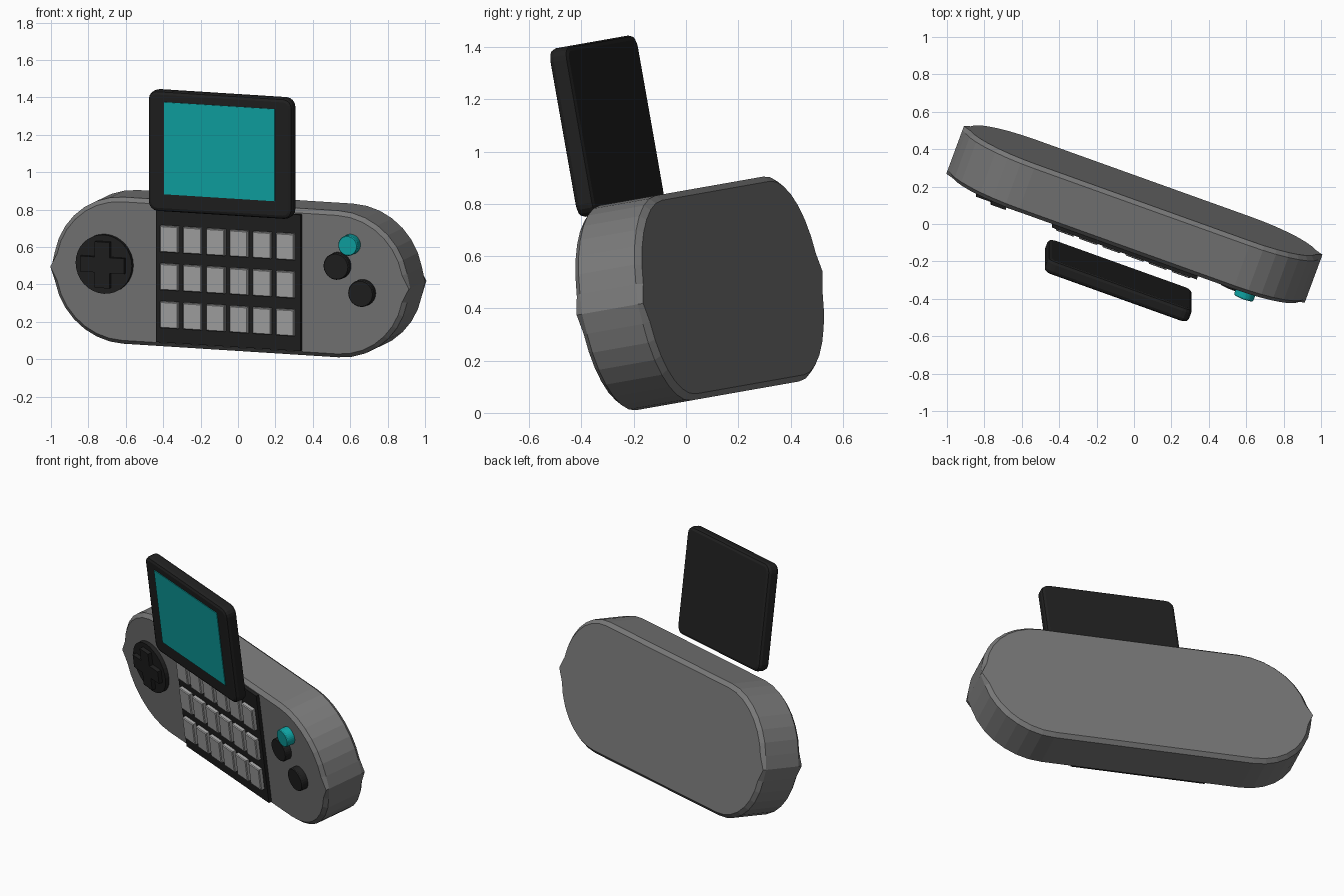
import bpy, bmesh, math
from mathutils import Matrix

if "Cube" in bpy.data.objects:
    bpy.data.objects.remove(bpy.data.objects["Cube"])

# Parts are built upright (x across, y into the body, z up) with the face at y = 0,
# then everything is tilted and turned by POSE.
POSE = (Matrix.Translation((-0.045, -0.075, 0.435))
        @ Matrix.Rotation(math.radians(10), 4, 'X')
        @ Matrix.Rotation(math.radians(-20), 4, 'Z'))


def material(name, rgb):
    m = bpy.data.materials.new(name)
    m.diffuse_color = (*rgb, 1)
    m.use_nodes = True
    m.node_tree.nodes["Principled BSDF"].inputs["Base Color"].default_value = m.diffuse_color
    return m


GREY = material("body_grey", (0.19, 0.19, 0.19))
LIGHT = material("key_grey", (0.39, 0.39, 0.39))
DARK = material("charcoal", (0.0145, 0.0145, 0.0145))
TEAL = material("teal", (0.005, 0.39, 0.39))


def loft(name, mat, rings):
    """Skin (y, outline) rings, front to back, and cap both ends."""
    bm = bmesh.new()
    loops = [[bm.verts.new((x, y, z)) for x, z in pts] for y, pts in rings]
    n = len(loops[0])
    for p, q in zip(loops, loops[1:]):
        for i in range(n):
            j = (i + 1) % n
            bm.faces.new((p[i], p[j], q[j], q[i]))
    bm.faces.new(loops[0])
    bm.faces.new(loops[-1][::-1])
    bmesh.ops.recalc_face_normals(bm, faces=bm.faces)
    bm.transform(POSE)
    me = bpy.data.meshes.new(name)
    bm.to_mesh(me)
    bm.free()
    me.materials.append(mat)
    ob = bpy.data.objects.new(name, me)
    bpy.context.collection.objects.link(ob)
    return ob


def rect(cx, cz, w, h):
    return [(cx + sx * w / 2, cz + sz * h / 2)
            for sx, sz in ((-1, -1), (1, -1), (1, 1), (-1, 1))]


def round_rect(cx, cz, w, h, r, inset=0, steps=4):
    pts = []
    for k, (sx, sz) in enumerate(((1, 1), (-1, 1), (-1, -1), (1, -1))):
        for i in range(steps + 1):
            a = math.radians(90 * k + 90 * i / steps)
            pts.append((cx + sx * (w / 2 - r) + (r - inset) * math.cos(a),
                        cz + sz * (h / 2 - r) + (r - inset) * math.sin(a)))
    return pts


def circle(cx, cz, r, n=32):
    return [(cx + r * math.cos(2 * math.pi * i / n),
             cz + r * math.sin(2 * math.pi * i / n)) for i in range(n)]


def body_outline(inset):
    """Stadium with a small point in the middle of each end."""
    pts, n = [], 16
    for s in (1, -1):
        for i in range(n + 1):
            a = math.pi * (i / n - 0.5)
            r = 0.408 if i == n // 2 else 0.398 - inset
            pts.append((s * (0.612 + r * math.cos(a)), s * r * math.sin(a)))
    return pts


# Body with chamfered rims
D, B = 0.275, 0.022
loft("body", GREY, [(0, body_outline(B)), (B, body_outline(0)),
                    (D - B, body_outline(0)), (D, body_outline(B))])

# Keypad
loft("keypad_panel", DARK, [(-0.02, rect(0, 0, 0.824, 0.74)),
                            (0.01, rect(0, 0, 0.824, 0.74))])
for row in range(3):
    for col in range(6):
        x, z = (col - 2.5) * 0.132, 0.196 - row * 0.206
        loft("key", LIGHT, [(-0.045, rect(x, z, 0.096, 0.134)),
                            (-0.040, rect(x, z, 0.104, 0.142)),
                            (-0.015, rect(x, z, 0.104, 0.142))])

# Raised screen
F, K = -0.155, -0.078
W, H, CZ, R = 0.82, 0.655, 0.692, 0.05
loft("screen_case", DARK, [(F, round_rect(0, CZ, W, H, R, 0.02)),
                           (F + 0.006, round_rect(0, CZ, W, H, R, 0.006)),
                           (F + 0.02, round_rect(0, CZ, W, H, R)),
                           (K - 0.02, round_rect(0, CZ, W, H, R)),
                           (K - 0.006, round_rect(0, CZ, W, H, R, 0.006)),
                           (K, round_rect(0, CZ, W, H, R, 0.02))])
loft("display", TEAL, [(F - 0.004, rect(0, 0.711, 0.628, 0.5)),
                       (F + 0.003, rect(0, 0.711, 0.628, 0.5))])

# Direction pad: disc and cross
PX, PZ = -0.707, 0.035
loft("pad_disc", DARK, [(-0.025, circle(PX, PZ, 0.16)), (0.01, circle(PX, PZ, 0.16))])
L, A = 0.125, 0.042
quarter = [(L, -A), (L, A), (A, A)]
cross = []
for k in range(4):
    c, s = ((1, 0), (0, 1), (-1, 0), (0, -1))[k]
    cross += [(PX + c * x - s * z, PZ + s * x + c * z) for x, z in quarter]
loft("pad_cross", DARK, [(-0.05, cross), (-0.02, cross)])

# Round buttons
for name, mat, x, z, r, front in (("upper_button", DARK, 0.62, 0.105, 0.072, -0.042),
                                  ("lower_button", DARK, 0.76, -0.034, 0.072, -0.042),
                                  ("teal_button", TEAL, 0.69, 0.224, 0.055, -0.052)):
    loft(name, mat, [(front, circle(x, z, r - 0.004)),
                     (front + 0.006, circle(x, z, r)), (0.01, circle(x, z, r))])
